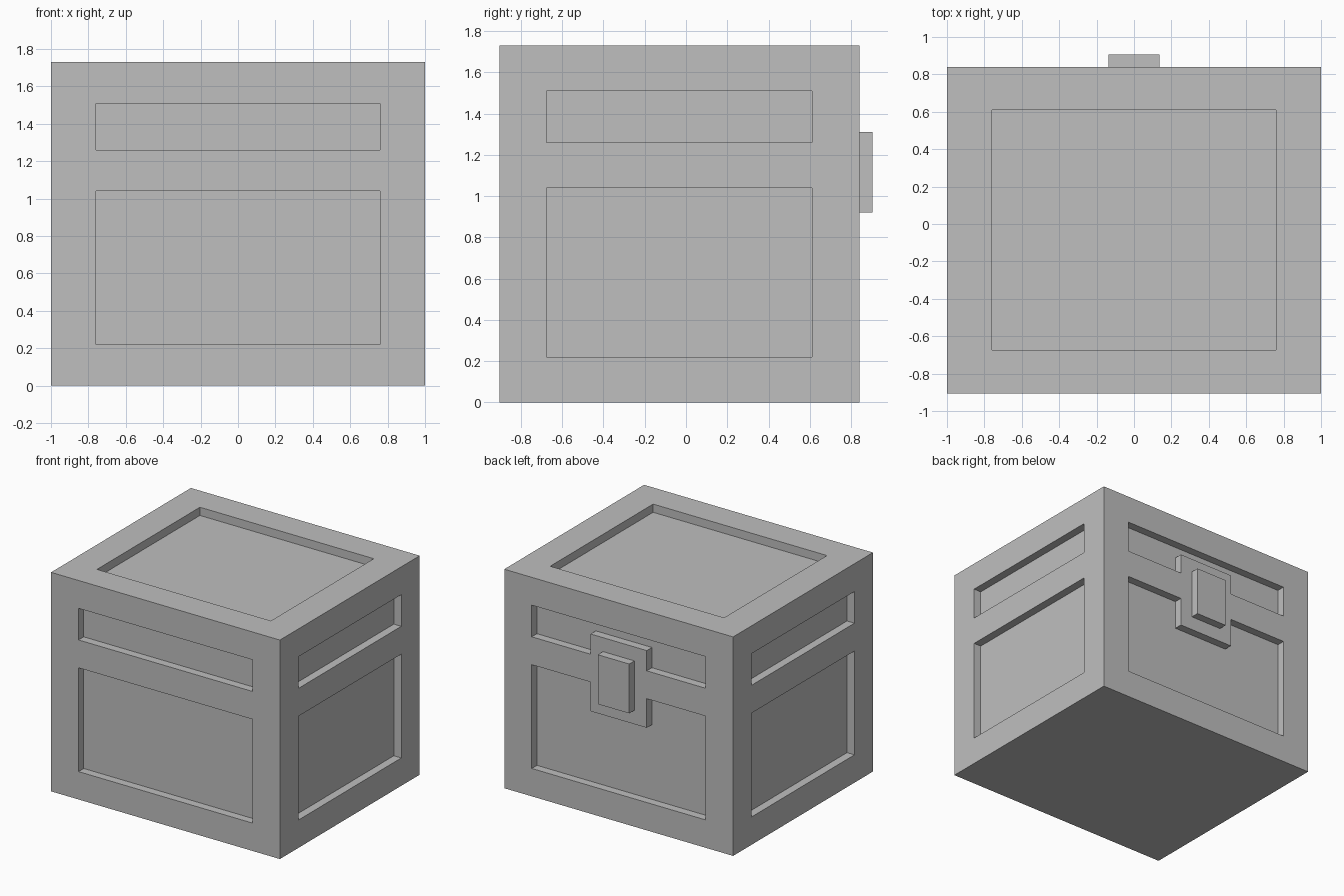
import bpy, bmesh
from mathutils import Vector

cube = bpy.data.objects.get("Cube")
if cube:
    bpy.data.objects.remove(cube, do_unlink=True)

grey = bpy.data.materials.new("plain grey")
grey.use_nodes = True
colour = (0.52, 0.52, 0.52, 1)
grey.diffuse_color = colour
grey.node_tree.nodes["Principled BSDF"].inputs["Base Color"].default_value = colour

# Overall sizes
FRONT, BACK, SEAM, TOP = -0.905, 0.84, 1.15, 1.73
PANEL_X, PANEL_FRONT, PANEL_BACK = 0.76, -0.675, 0.61
DEPTH = 0.065
PLATE_W, PLATE_LOW, PLATE_HIGH = 0.245, 0.81, 1.42


def finish(name, bm):
    bmesh.ops.remove_doubles(bm, verts=bm.verts, dist=0.0005)
    bmesh.ops.recalc_face_normals(bm, faces=bm.faces)
    mesh = bpy.data.meshes.new(name)
    bm.to_mesh(mesh)
    bm.free()
    mesh.materials.append(grey)
    obj = bpy.data.objects.new(name, mesh)
    bpy.context.collection.objects.link(obj)
    return obj


def corners(u0, u1, v0, v1):
    return [(u0, v0), (u1, v0), (u1, v1), (u0, v1)]


def add_face(bm, points):
    bm.faces.new([bm.verts.new(p) for p in points])


def panelled_side(bm, place, outer, inner, notches={}):
    """Flat rim around a sunken panel; a notch adds points along one panel edge."""
    outer, inner = corners(*outer), corners(*inner)
    outline = []
    for i in range(4):
        j = (i + 1) % 4
        chain = [inner[i], *notches.get(i, []), inner[j]]
        add_face(bm, [place(*p, 0) for p in [outer[i], outer[j], *chain[::-1]]])
        for a, b in zip(chain, chain[1:]):
            add_face(bm, [place(*a, 0), place(*b, 0), place(*b, DEPTH), place(*a, DEPTH)])
        outline += chain[:-1]
    add_face(bm, [place(*p, DEPTH) for p in outline])


def panelled_walls(bm, z0, z1, p0, p1, back_notch):
    """Four walls, each with one sunken panel between heights p0 and p1."""
    wide, wide_in = (-1, 1, z0, z1), (-PANEL_X, PANEL_X, p0, p1)
    deep, deep_in = (FRONT, BACK, z0, z1), (PANEL_FRONT, PANEL_BACK, p0, p1)
    panelled_side(bm, lambda u, v, d: Vector((u, FRONT + d, v)), wide, wide_in)
    panelled_side(bm, lambda u, v, d: Vector((u, BACK - d, v)), wide, wide_in, back_notch)
    for s in (-1, 1):
        panelled_side(bm, lambda u, v, d: Vector((s * (1 - d), u, v)), deep, deep_in)


def flat_cap(bm, z):
    add_face(bm, [(x, y, z) for x, y in corners(-1, 1, FRONT, BACK)])


# Chest body, with the lower half of the flush lock plate cut into the back panel
low, high, w = 0.22, 1.04, PLATE_W
bm = bmesh.new()
panelled_walls(bm, 0, SEAM, low, high,
               {2: [(w, high), (w, PLATE_LOW), (-w, PLATE_LOW), (-w, high)]})
flat_cap(bm, 0)
flat_cap(bm, SEAM)
finish("chest_body", bm)

# Lid, with the upper half of the lock plate and a sunken top panel
low, high = 1.26, 1.51
bm = bmesh.new()
panelled_walls(bm, SEAM, TOP, low, high,
               {0: [(-w, low), (-w, PLATE_HIGH), (w, PLATE_HIGH), (w, low)]})
flat_cap(bm, SEAM)
panelled_side(bm, lambda u, v, d: Vector((u, v, TOP - d)),
              (-1, 1, FRONT, BACK), (-PANEL_X, PANEL_X, PANEL_FRONT, PANEL_BACK))
finish("chest_lid", bm)

# Latch block, set into the lock plate
bm = bmesh.new()
bmesh.ops.create_cube(bm, size=1)
bmesh.ops.scale(bm, vec=(0.275, 0.185, 0.39), verts=bm.verts)
bmesh.ops.translate(bm, vec=(0, 0.8125, 1.115), verts=bm.verts)
finish("latch", bm)
